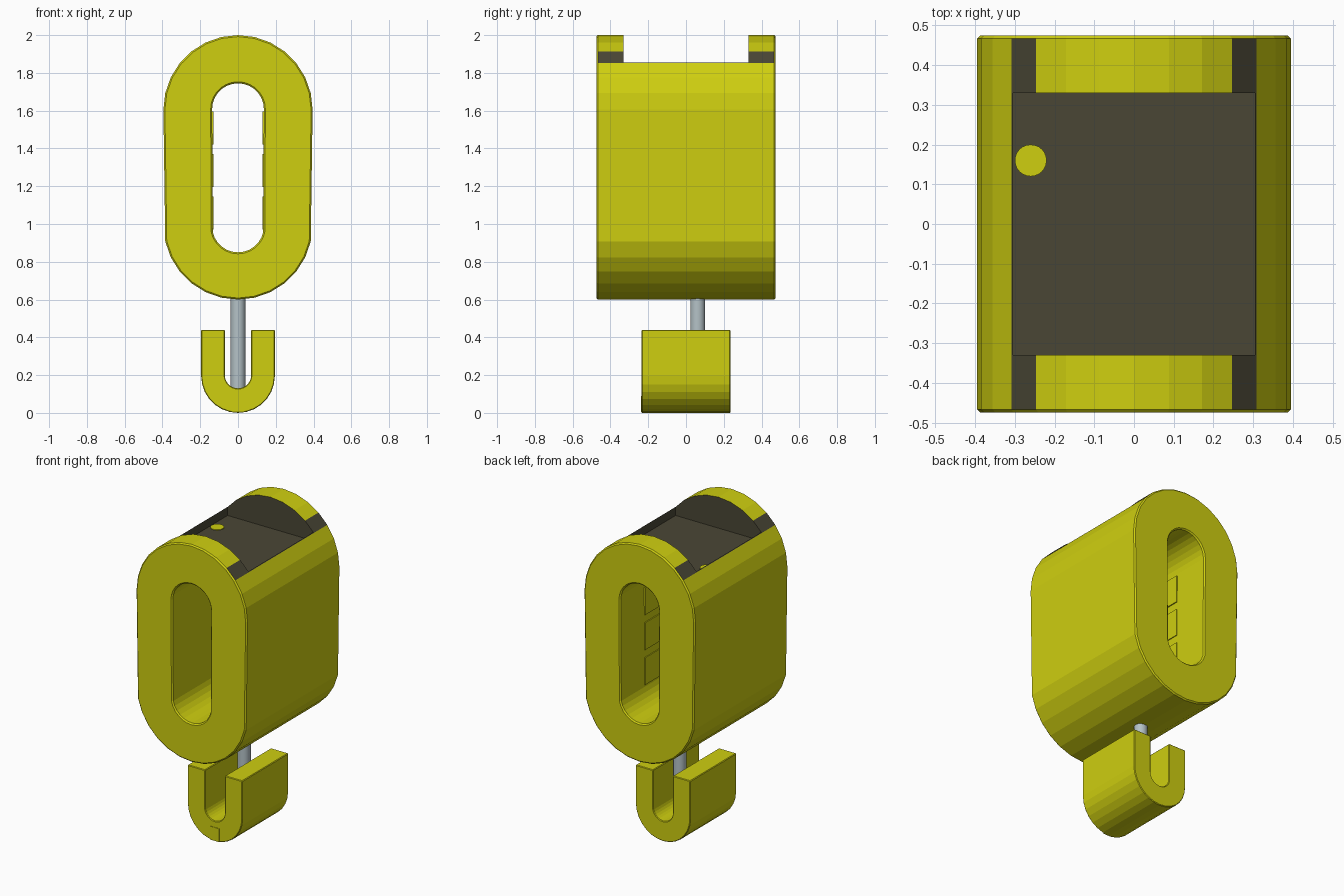
import bpy, bmesh, math

if "Cube" in bpy.data.objects:
    bpy.data.objects.remove(bpy.data.objects["Cube"])


def material(name, rgb):
    m = bpy.data.materials.new(name)
    m.diffuse_color = (*rgb, 1)
    m.use_nodes = True
    m.node_tree.nodes["Principled BSDF"].inputs["Base Color"].default_value = m.diffuse_color
    return m


YELLOW = material("yellow", (0.62, 0.62, 0.005))
DARK = material("dark olive grey", (0.068, 0.062, 0.036))
STEEL = material("light steel", (0.46, 0.54, 0.57))


def finish(name, bm, mat):
    bmesh.ops.recalc_face_normals(bm, faces=bm.faces)
    me = bpy.data.meshes.new(name)
    bm.to_mesh(me)
    bm.free()
    me.materials.append(mat)
    ob = bpy.data.objects.new(name, me)
    bpy.context.scene.collection.objects.link(ob)
    return ob


def box(name, lo, hi, mat):
    bm = bmesh.new()
    bmesh.ops.create_cube(bm, size=1)
    for v in bm.verts:
        v.co = [(a + b) / 2 + c * (b - a) for a, b, c in zip(lo, hi, v.co)]
    return finish(name, bm, mat)


def cylinder(name, x, y, z0, z1, r, sides, mat):
    bm = bmesh.new()
    bmesh.ops.create_cone(bm, cap_ends=True, segments=sides, radius1=r, radius2=r, depth=z1 - z0)
    bmesh.ops.translate(bm, vec=(x, y, (z0 + z1) / 2), verts=bm.verts)
    return finish(name, bm, mat)


def arc(r, zc, first, last, n=14):
    return [(r * math.cos(math.pi * i / n), zc + r * math.sin(math.pi * i / n))
            for i in range(first, last + 1)]


def stadium(r, bottom, top):
    # the straight sides run from the top arc to the first lower facet
    return arc(r, top - r, 0, 14) + arc(r, bottom + r, 15, 27)


def chamfer(ob, width):
    b = ob.modifiers.new("bevel", 'BEVEL')
    b.width = width
    b.segments = 1
    b.limit_method = 'ANGLE'
    b.angle_limit = math.radians(60)


# body: faceted oval loop with a through hole
bm = bmesh.new()
half = 0.475
rings = [[bm.verts.new((x, y, z)) for x, z in prof]
         for prof, y in ((stadium(0.395, 0.6, 2.0), -half), (stadium(0.137, 0.85, 1.745), -half),
                         (stadium(0.137, 0.85, 1.745), half), (stadium(0.395, 0.6, 2.0), half))]
for k in range(4):
    a, b = rings[k], rings[(k + 1) % 4]
    n = len(a)
    for i in range(n):
        j = (i + 1) % n
        bm.faces.new((a[i], a[j], b[j], b[i]))
body = finish("body", bm, YELLOW)
body.data.materials.append(DARK)
chamfer(body, 0.008)

# sunken panel in the top
cutter = box("panel_cutter", (-0.305, -0.33, 1.80), (0.305, 0.33, 2.2), DARK)
cutter.hide_render = True
cut = body.modifiers.new("panel", 'BOOLEAN')
cut.operation = 'DIFFERENCE'
cut.solver = 'EXACT'
cut.object = cutter
bpy.context.view_layer.update()
me = bpy.data.meshes.new_from_object(body.evaluated_get(bpy.context.evaluated_depsgraph_get()))
body.modifiers.clear()
body.data = me
me.materials.clear()
me.materials.append(YELLOW)
me.materials.append(DARK)
for p in me.polygons:
    c, nrm = p.center, p.normal
    inside = abs(c.x) < 0.306 and abs(c.y) < 0.331 and c.z > 1.795
    p.material_index = 1 if inside else 0
bpy.data.objects.remove(cutter)

# round button on the panel
cylinder("panel_button", -0.26, 0.16, 1.798, 1.804, 0.04, 24, YELLOW)

# three low pads on each inner wall of the hole
for side in (-1, 1):
    for i in range(3):
        z = 0.97 + 0.225 * i
        xs = sorted((side * 0.129, side * 0.139))
        box("inner_pad", (xs[0], 0.06, z), (xs[1], 0.23, z + 0.175), YELLOW)

# rod
rod = cylinder("rod", 0, 0.062, 0.1, 0.64, 0.039, 24, STEEL)
for p in rod.data.polygons:
    p.use_smooth = len(p.vertices) == 4

# U-shaped hook
bm = bmesh.new()
outer = [(0.195, 0.44)] + arc(0.195, 0.195, 14, 28)[::-1] + [(-0.195, 0.44)]
inner = [(0.07, 0.44)] + arc(0.07, 0.2, 14, 28)[::-1] + [(-0.07, 0.44)]
rings = [[bm.verts.new((x, y, z)) for x, z in prof]
         for prof, y in ((outer, -0.235), (inner, -0.235), (inner, 0.235), (outer, 0.235))]
for k in range(4):
    a, b = rings[k], rings[(k + 1) % 4]
    for i in range(len(a) - 1):
        bm.faces.new((a[i], a[i + 1], b[i + 1], b[i]))
for i in (0, -1):
    bm.faces.new([r[i] for r in rings])
hook = finish("hook", bm, YELLOW)
chamfer(hook, 0.004)

# small tab at the foot of the hook
box("hook_tab", (-0.033, -0.238, 0.004), (0.033, -0.2, 0.09), YELLOW)
